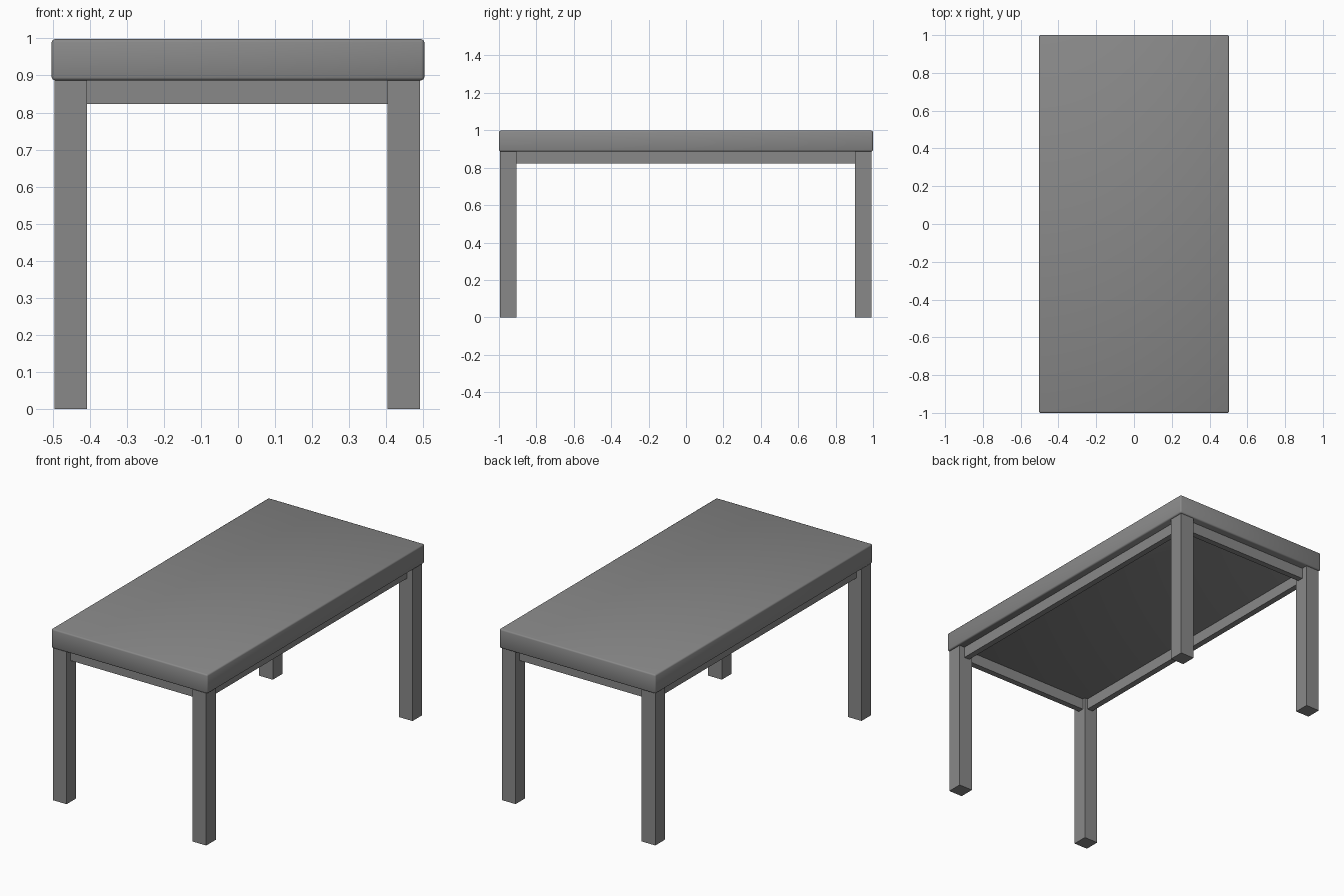
import bpy
import math

cube = bpy.data.objects.get("Cube")
if cube:
    bpy.data.objects.remove(cube, do_unlink=True)

# Single plain grey finish
grey = bpy.data.materials.new("plain_grey")
grey.use_nodes = True
colour = (0.25, 0.25, 0.25, 1.0)
grey.diffuse_color = colour
grey.node_tree.nodes["Principled BSDF"].inputs["Base Color"].default_value = colour


def box(name, low, high):
    """Add a box spanning two opposite corners."""
    centre = [(a + b) / 2 for a, b in zip(low, high)]
    bpy.ops.mesh.primitive_cube_add(size=1, location=centre)
    obj = bpy.context.object
    obj.name = name
    obj.scale = [b - a for a, b in zip(low, high)]
    bpy.ops.object.transform_apply(location=False, rotation=False, scale=True)
    obj.data.materials.append(grey)
    return obj


UNDERSIDE = 0.887
HALF_X, HALF_Y = 0.503, 1.0
LEG = 0.088
LEG_X, LEG_Y = 0.45, 0.949       # leg centres
SHIFT = -0.002                   # the base sits slightly off centre
RAIL_LOW, RAIL_THICK = 0.823, 0.035
RAIL_X, RAIL_Y = 0.46, 0.957     # outer faces of the rails

# Thick table top with softened edges
top = box("table_top", (-HALF_X, -HALF_Y, UNDERSIDE), (HALF_X, HALF_Y, 0.998))
bevel = top.modifiers.new("soft_edges", "BEVEL")
bevel.width = 0.008
bevel.segments = 2
bpy.ops.object.modifier_apply(modifier=bevel.name)
bpy.ops.object.shade_smooth_by_angle(angle=math.radians(50))

# Four square legs
for sx, side in ((-1, "right"), (1, "left")):
    for sy, end in ((-1, "front"), (1, "back")):
        x, y, h = sx * LEG_X + SHIFT, sy * LEG_Y + SHIFT, LEG / 2
        box(f"{end}_{side}_leg", (x - h, y - h, 0), (x + h, y + h, UNDERSIDE))

# Rails between the legs, set in from their outer faces
for sign, side, end in ((-1, "right", "front"), (1, "left", "back")):
    h = RAIL_THICK / 2
    x = sign * (RAIL_X - h) + SHIFT
    y = sign * (RAIL_Y - h) + SHIFT
    reach_x, reach_y = LEG_X - LEG / 2, LEG_Y - LEG / 2
    box(f"{side}_rail", (x - h, SHIFT - reach_y, RAIL_LOW), (x + h, SHIFT + reach_y, UNDERSIDE))
    box(f"{end}_rail", (SHIFT - reach_x, y - h, RAIL_LOW), (SHIFT + reach_x, y + h, UNDERSIDE))
